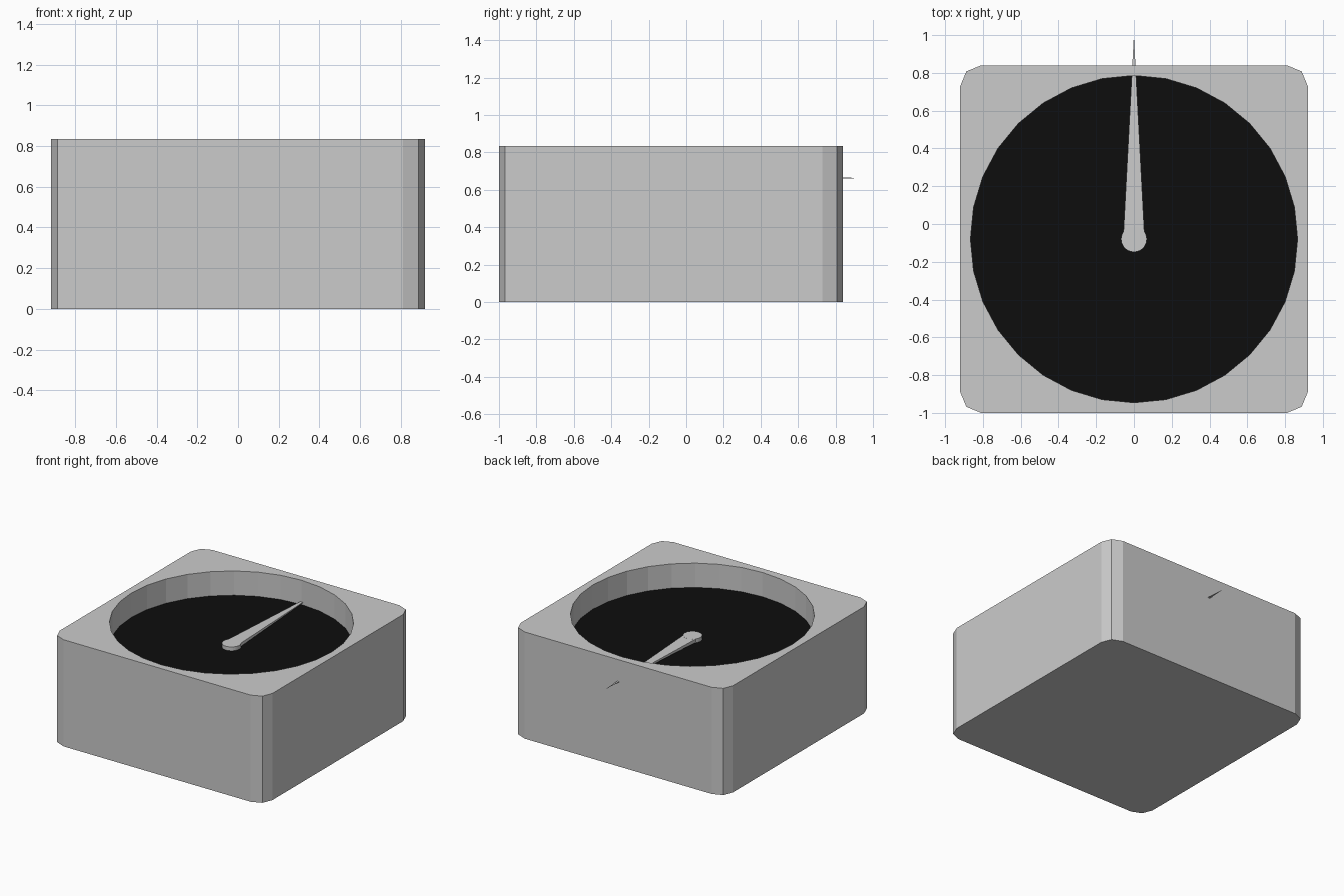
import bpy, bmesh
from mathutils import Matrix

if "Cube" in bpy.data.objects:
    bpy.data.objects.remove(bpy.data.objects["Cube"])

CY = -0.08          # centre of the case along y
H = 0.835           # case height
FLOOR = 0.645       # dial height
black = bpy.data.materials.new("dial_black")
black.diffuse_color = (0.004, 0.004, 0.004, 1)
black.use_nodes = True
black.node_tree.nodes["Principled BSDF"].inputs["Base Color"].default_value = black.diffuse_color


def make(name, bm, mat=None):
    bmesh.ops.recalc_face_normals(bm, faces=bm.faces)
    me = bpy.data.meshes.new(name)
    bm.to_mesh(me)
    bm.free()
    ob = bpy.data.objects.new(name, me)
    bpy.context.collection.objects.link(ob)
    if mat:
        me.materials.append(mat)
    return ob


def cylinder(name, r, z0, z1, sides=32):
    bm = bmesh.new()
    bmesh.ops.create_cone(bm, cap_ends=True, segments=sides, radius1=r, radius2=r,
                          depth=z1 - z0,
                          matrix=Matrix.Translation((0, CY, (z0 + z1) / 2)))
    return make(name, bm)


# case: square block with rounded upright edges
bm = bmesh.new()
bmesh.ops.create_cube(bm, size=1, matrix=Matrix.Translation((0, CY, H / 2))
                      @ Matrix.Diagonal((1.84, 1.84, H, 1)))
upright = [e for e in bm.edges if abs(e.verts[0].co.z - e.verts[1].co.z) > 0.5]
bmesh.ops.bevel(bm, geom=upright, offset=0.11, segments=2, profile=0.5, affect='EDGES')
case = make("case", bm)

# round recess in the top
cutter = cylinder("recess_cutter", 0.866, FLOOR - 0.002, H + 0.2)
cutter.hide_render = True
cutter.hide_viewport = True
cut = case.modifiers.new("recess", 'BOOLEAN')
cut.object = cutter
cut.operation = 'DIFFERENCE'
cut.solver = 'EXACT'

# black dial face
bm = bmesh.new()
bmesh.ops.create_circle(bm, cap_ends=True, segments=32, radius=0.866,
                        matrix=Matrix.Translation((0, CY, FLOOR)))
make("dial", bm, black)

# pointer hub
cylinder("hub", 0.068, FLOOR, 0.675)

# tapering pointer, its tip passing through the back wall
bm = bmesh.new()
base = [bm.verts.new((x, CY, z)) for x, z in
        ((-0.057, 0.648), (0.057, 0.648), (0.057, 0.675), (-0.057, 0.675))]
tip = bm.verts.new((0, 1.0, 0.663))
bm.faces.new(base)
for i in range(4):
    bm.faces.new((base[i], base[(i + 1) % 4], tip))
make("pointer", bm)
